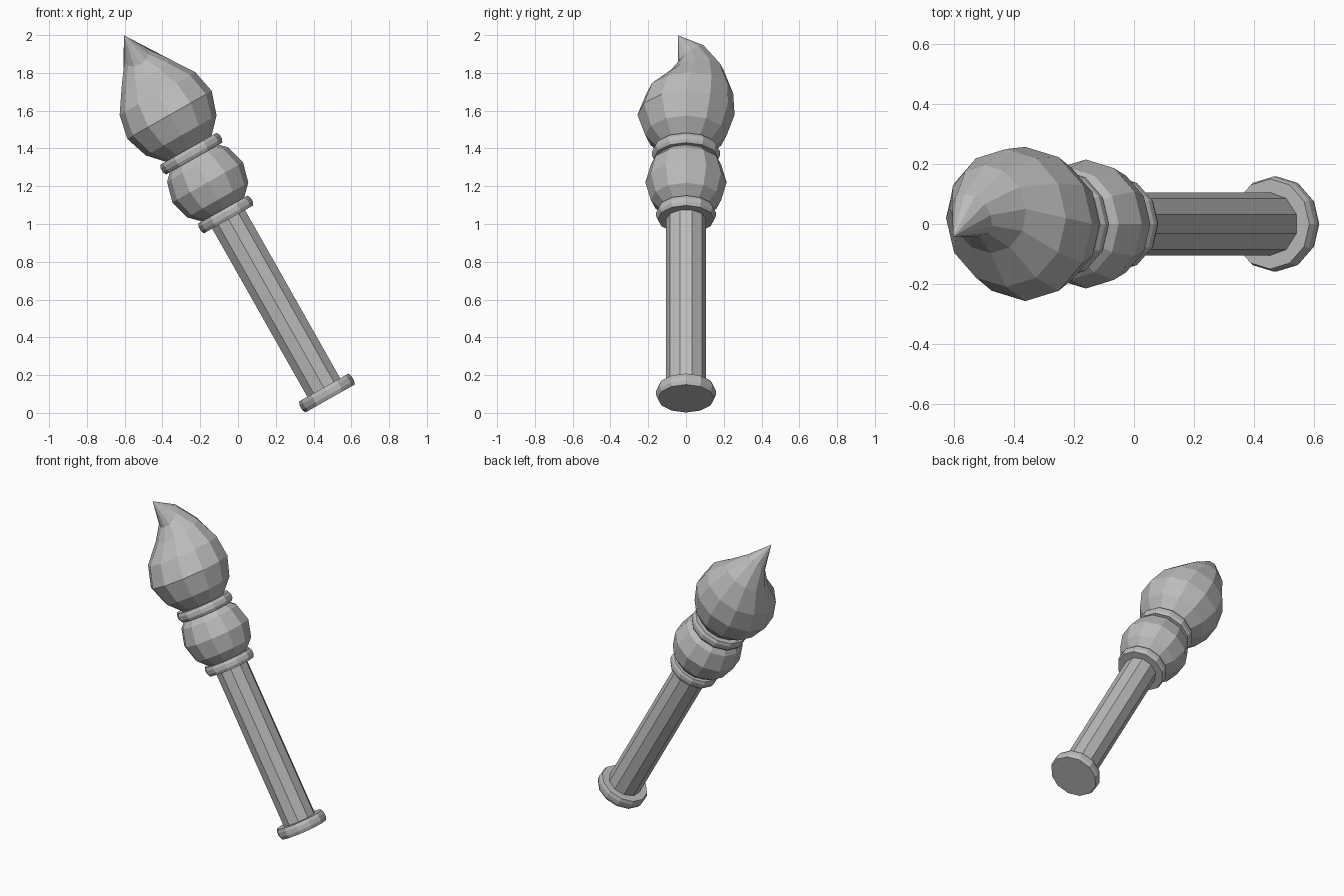
import bpy, bmesh, math
from mathutils import Matrix, Vector

if "Cube" in bpy.data.objects:
    bpy.data.objects.remove(bpy.data.objects["Cube"])

# Whole torch leans to the left about the Y axis
LEAN = Matrix.Translation((0.487, 0, 0.076)) @ Matrix.Rotation(math.radians(-29.5), 4, 'Y')

grey = bpy.data.materials.new("plain_grey")
grey.diffuse_color = (0.5, 0.5, 0.5, 1)
grey.use_nodes = True
grey.node_tree.nodes["Principled BSDF"].inputs["Base Color"].default_value = grey.diffuse_color


def loft(name, rings, sides=12, tip=None):
    """Stack rings (height, radius, y offset, slope along y); optional pointed tip."""
    bm = bmesh.new()
    loops = []
    for ring in rings:
        t, r, cy, slope = (tuple(ring) + (0, 0))[:4]
        loop = []
        for i in range(sides):
            a = math.pi / 2 + 2 * math.pi * i / sides
            x, y = r * math.cos(a), r * math.sin(a)
            loop.append(bm.verts.new((x, cy + y, t + y * slope)))
        loops.append(loop)
    for lo, hi in zip(loops, loops[1:]):
        for i in range(sides):
            j = (i + 1) % sides
            bm.faces.new((lo[i], lo[j], hi[j], hi[i]))
    bm.faces.new(loops[0][::-1])
    if tip:
        v = bm.verts.new(tip)
        for i in range(sides):
            bm.faces.new((loops[-1][i], loops[-1][(i + 1) % sides], v))
    else:
        bm.faces.new(loops[-1])
    bmesh.ops.recalc_face_normals(bm, faces=bm.faces)
    me = bpy.data.meshes.new(name)
    bm.to_mesh(me)
    bm.free()
    me.materials.append(grey)
    ob = bpy.data.objects.new(name, me)
    ob.matrix_world = LEAN
    bpy.context.collection.objects.link(ob)
    return ob


def collar(name, t, r, h):
    """Flat disc with a slightly swollen rim."""
    return loft(name, [(t, r * 0.95), (t + h * 0.3, r), (t + h * 0.7, r), (t + h, r * 0.95)])


# Handle
collar("end_cap", 0, 0.158, 0.067)
loft("handle", [(0.05, 0.105), (1.12, 0.105)], sides=10)
collar("lower_collar", 1.09, 0.158, 0.06)

# Round ball between the collars
R = 0.215
loft("ball", [(1.315 + R * math.sin(math.radians(a)), R * math.cos(math.radians(a)))
              for a in (-60, -30, 0, 30, 60)])
collar("upper_collar", 1.46, 0.18, 0.06)

# Bulb-shaped head with a curled, pointed tip
loft("head", [(1.48, 0.12), (1.52, 0.14), (1.60, 0.215), (1.725, 0.257),
              (1.855, 0.230, 0.02, 0.0), (1.98, 0.147, 0.05, 0.16),
              (2.085, 0.072, 0.03, 0.70)],
     tip=(-0.002, -0.042, 2.21))
